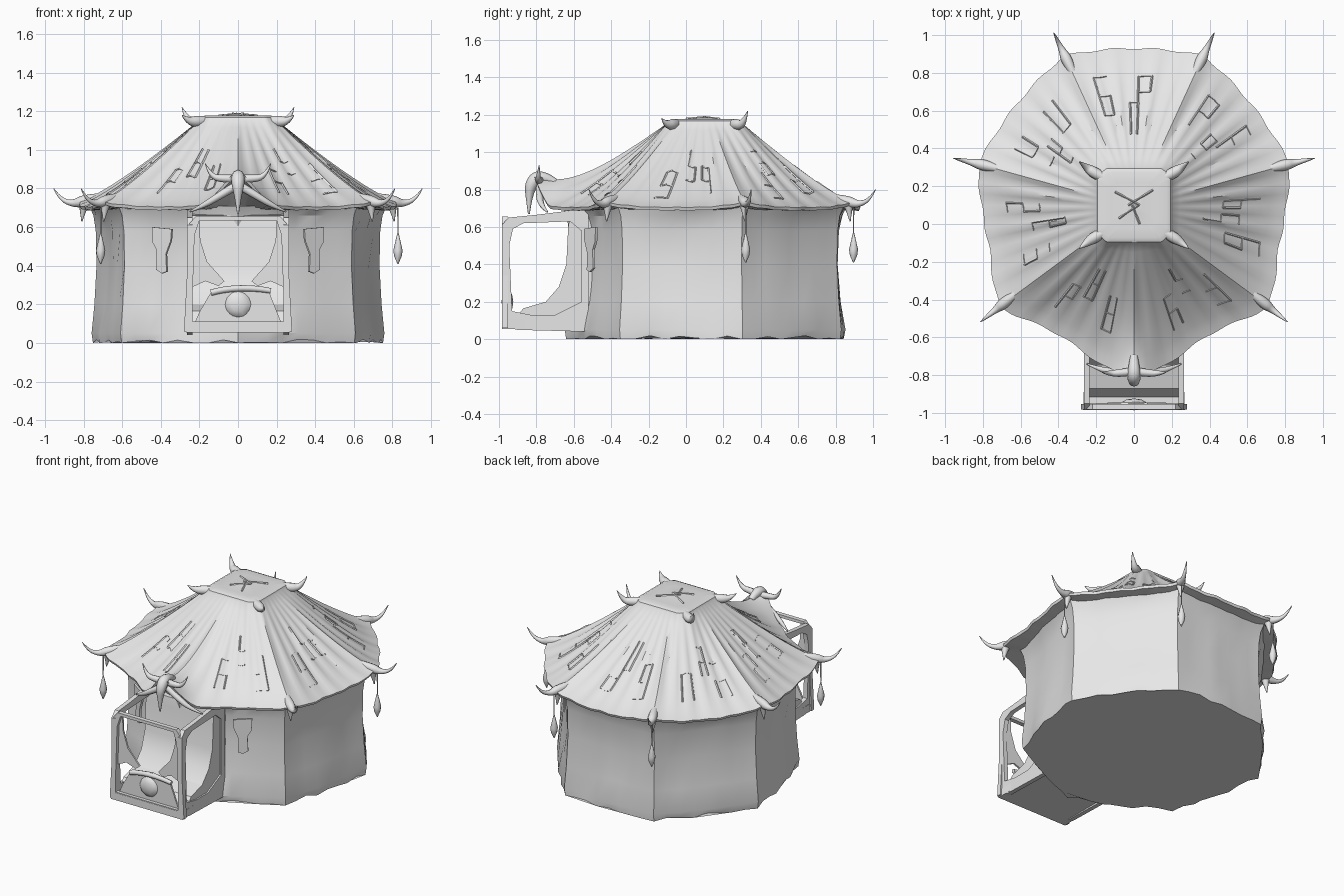
import bpy, bmesh, math, random
from mathutils import Vector, Matrix

random.seed(4)
cube = bpy.data.objects.get("Cube")
if cube:
    bpy.data.objects.remove(cube)

grey = bpy.data.materials.new("plain grey")
grey.use_nodes = True
grey.diffuse_color = (0.8, 0.8, 0.8, 1)
grey.node_tree.nodes["Principled BSDF"].inputs["Base Color"].default_value = (0.8, 0.8, 0.8, 1)

SIDES = 7
STEP = 2 * math.pi / SIDES
FRONT = -math.pi / 2
CORNERS = [FRONT + i * STEP for i in range(SIDES)]
CY = 0.13                                     # centre of the heptagon in y
XZ = Matrix(((1, 0, 0), (0, 0, -1), (0, 1, 0)))
YZ = Matrix(((0, 0, 1), (1, 0, 0), (0, 1, 0)))


def polar(a, r, z):
    return Vector((r * math.cos(a), CY + r * math.sin(a), z))


def add_object(name, mesh, angle=30):
    mesh.materials.clear()
    mesh.materials.append(grey)
    ob = bpy.data.objects.new(name, mesh)
    bpy.context.collection.objects.link(ob)
    bpy.ops.object.select_all(action='DESELECT')
    ob.select_set(True)
    bpy.context.view_layer.objects.active = ob
    bpy.ops.object.shade_smooth_by_angle(angle=math.radians(angle))
    return ob


def curve_mesh(curve):
    """Evaluate a curve to a mesh."""
    tmp = bpy.data.objects.new("tmp", curve)
    bpy.context.collection.objects.link(tmp)
    dg = bpy.context.evaluated_depsgraph_get()
    dg.update()
    mesh = bpy.data.meshes.new_from_object(tmp.evaluated_get(dg))
    bpy.data.objects.remove(tmp)
    return mesh


def tubes(name, paths, smooth=True, sides=2):
    """Tapered tubes; each path is a list of (point, radius)."""
    c = bpy.data.curves.new(name, 'CURVE')
    c.dimensions = '3D'
    c.bevel_depth = 1.0
    c.bevel_resolution = sides
    c.use_fill_caps = True
    c.resolution_u = 5
    for path in paths:
        sp = c.splines.new('NURBS' if smooth else 'POLY')
        sp.points.add(len(path) - 1)
        for p, (co, r) in zip(sp.points, path):
            p.co = (*co, 1)
            p.radius = r
        if smooth:
            sp.order_u = 3
            sp.use_endpoint_u = True
    return add_object(name, curve_mesh(c), 50)


def plate(name, outlines, thick, rot, loc):
    """Flat panel; outlines after the first become holes."""
    c = bpy.data.curves.new(name, 'CURVE')
    c.dimensions = '2D'
    c.fill_mode = 'BOTH'
    c.extrude = thick / 2
    for pts in outlines:
        sp = c.splines.new('POLY')
        sp.points.add(len(pts) - 1)
        for p, co in zip(sp.points, pts):
            p.co = (co[0], co[1], 0, 1)
        sp.use_cyclic_u = True
    mesh = curve_mesh(c)
    mesh.transform(Matrix.Translation(loc) @ rot.to_4x4())
    return add_object(name, mesh)


def loft(name, rings, angle=30):
    """Skin closed rings of equal length and cap both ends."""
    bm = bmesh.new()
    rows = [[bm.verts.new(p) for p in ring] for ring in rings]
    n = len(rows[0])
    for a, b in zip(rows, rows[1:]):
        for i in range(n):
            bm.faces.new((a[i], a[(i + 1) % n], b[(i + 1) % n], b[i]))
    bm.faces.new(rows[0])
    bm.faces.new(rows[-1])
    bmesh.ops.recalc_face_normals(bm, faces=bm.faces)
    mesh = bpy.data.meshes.new(name)
    bm.to_mesh(mesh)
    bm.free()
    return add_object(name, mesh, angle)


def corner_gap(a):
    """0 at a corner, 1 halfway between two corners."""
    t = ((a - FRONT) / STEP) % 1
    return 2 * min(t, 1 - t)


def front_gap(a):
    return abs((a - FRONT + math.pi) % (2 * math.pi) - math.pi)


def reach(a):
    """Extra eaves length at the two corners beside the porch."""
    return 0.06 * math.exp(-((front_gap(a) - STEP) / 0.24) ** 2)


# Seven-sided wall, waisted, rounder at foot and eaves, slightly uneven
DIV = 8
wall = []
for z, r, bulge in ((0.0, 0.765, 0.025), (0.05, 0.772, 0.025), (0.2, 0.757, 0.012), (0.4, 0.746, 0.004),
                    (0.58, 0.75, 0.006), (0.66, 0.762, 0.015), (0.71, 0.785, 0.025)):
    ring = []
    for i in range(SIDES):
        p, q = polar(CORNERS[i], r, z), polar(CORNERS[i] + STEP, r, z)
        for k in range(DIV):
            v = p.lerp(q, k / DIV)
            d = Vector((v.x, v.y - CY, 0)).normalized()
            push = 0.006 if k == 0 else random.uniform(-0.007, 0.007)
            push += bulge * math.sin(math.pi * k / DIV)
            lift = random.uniform(0, 0.02) if z == 0 and k % 3 else 0
            ring.append(v + d * push + Vector((0, 0, lift)))
    wall.append(ring)
loft("wall", wall, 25)


# Pleated roof from a square crown down to the eaves
def roof_point(a, s, lift=0.0):
    g, f = corner_gap(a), front_gap(a)
    square = min(0.2 / max(abs(math.cos(a)), abs(math.sin(a))), 0.25)
    edge = 0.8 + 0.045 * (1 - g) ** 2 + 0.1 * math.exp(-(f / 0.37) ** 2) + reach(a)
    edge += 0.005 * math.sin(23 * a)
    r = square + (edge - square) * s
    z = 0.705 + 0.45 * (1 - s) ** 1.25
    z += 0.03 * (1 - g) ** 3 * s                             # hips
    z += 0.15 * math.exp(-(f / 0.13) ** 2) * s ** 4          # front ridge
    z += 0.007 * math.cos(42 * (a - FRONT)) * math.sin(math.pi * min(s, 0.9))
    return polar(a, r, z + lift) - Vector((0, 0.03 * (1 - s), 0))


N = 168
angles = [2 * math.pi * i / N for i in range(N)]
roof = [[polar(a, 0.7, 0.69) for a in angles],
        [roof_point(a, 0.99, -0.018) for a in angles]]
roof += [[roof_point(a, 1 - k / 14) for a in angles] for k in range(15)]
for scale, z in ((0.97, 1.168), (0.86, 1.178), (0.6, 1.17), (0.2, 1.185)):
    ring = []
    for a in angles:
        p = roof_point(a, 0)
        ring.append(Vector((p.x * scale, 0.1 + (p.y - 0.1) * scale, z)))
    roof.append(ring)
loft("roof", roof, 35)

# Raised tile outlines scattered over the slopes
bars = []
for i in range(SIDES):
    for off, s0 in ((0.3, 0.5), (0.5, 0.28), (0.7, 0.45)):
        a0 = CORNERS[i] + (off + random.uniform(-0.05, 0.05)) * STEP
        w, h = random.uniform(0.07, 0.11), random.uniform(0.12, 0.17)
        for k in range(2):
            s = s0 + k * h
            corners = [(a0, s), (a0 + w, s), (a0 + w, s + h), (a0, s + h)]
            for j in range(4):
                if random.random() < 0.7:
                    (a, u), (b, v) = corners[j], corners[(j + 1) % 4]
                    bars.append([(roof_point(a + (b - a) * t, u + (v - u) * t), 0.006)
                                 for t in (0, 0.5, 1)])
tubes("tile_outlines", bars, smooth=False, sides=0)

# Slim upturned horns at the eaves corners, with small drips below
horns, drips = [], []
for a in CORNERS[1:]:
    e = reach(a)
    horns.append([(polar(a, r + e, z), w) for r, z, w in (
        (0.74, 0.755, 0.02), (0.82, 0.735, 0.034), (0.88, 0.72, 0.017),
        (0.945, 0.745, 0.009), (0.98, 0.8, 0.002))])
    drips.append([(polar(a, r + e, z), w) for r, z, w in (
        (0.82, 0.72, 0.028), (0.825, 0.67, 0.012), (0.83, 0.63, 0.003))])
tubes("eaves_horns", horns)
tubes("eaves_drips", drips)

# Hanging pendants on four of the corners
pendants = []
for i in (2, 3, 4, 6):
    a = CORNERS[i]
    prof = ((0.7, 0.004), (0.57, 0.003), (0.55, 0.008), (0.48, 0.024), (0.45, 0.02), (0.41, 0.003))
    pendants.append([(polar(a, 0.85 + reach(a), z), r) for z, r in prof])
tubes("pendants", pendants, smooth=False)

# Horns at the crown corners and crossed sticks on the crown
crown = []
for sx in (-1, 1):
    for y, dy, tip in ((0.27, 0.06, 1.22), (-0.07, -0.06, 1.18)):
        crown.append([((sx * 0.15, y - dy * 0.5, 1.15), 0.025), ((sx * 0.21, y, 1.145), 0.034),
                      ((sx * 0.26, y + dy * 0.6, 1.15), 0.018), ((sx * 0.29, y + dy, tip), 0.002)])
tubes("crown_horns", crown)
tubes("crown_sticks", [[((x, y, 1.178), 0.006), ((-x * 0.3, 0.1, 1.187), 0.006)]
                       for x, y in ((0.1, 0.18), (-0.1, 0.17), (0.03, 0.0), (-0.08, 0.03))], smooth=False, sides=0)

# Porch: side frames, front posts and lintel, floor
side_outer = [(-0.985, 0.07), (-0.985, 0.61), (-0.95, 0.65), (-0.8, 0.665), (-0.52, 0.7),
              (-0.52, 0.04), (-0.9, 0.05)]
side_hole = [(-0.93, 0.15), (-0.945, 0.5), (-0.925, 0.59), (-0.87, 0.62), (-0.62, 0.63),
             (-0.56, 0.58), (-0.56, 0.2), (-0.7, 0.13), (-0.83, 0.13)]
for side, sx in (("left", 1), ("right", -1)):
    plate(side + "_porch_side", [side_outer, side_hole], 0.03, YZ, (sx * 0.25, 0, 0))
front_outer = [(-0.28, 0.06), (-0.25, 0.62), (-0.22, 0.655), (0.22, 0.655), (0.25, 0.62), (0.28, 0.06)]
front_hole = [(-0.24, 0.11), (-0.225, 0.56), (-0.2, 0.635), (0.2, 0.635), (0.225, 0.56), (0.24, 0.11)]
plate("porch_front_frame", [front_outer, front_hole], 0.03, XZ, (0, -0.968, 0))
floor = [(-0.27, -0.985), (0.27, -0.985), (0.25, -0.5), (-0.25, -0.5)]
plate("porch_floor", [floor], 0.05, Matrix.Identity(3), (0, 0, 0.08))

# Doorway apron sweeping from the wall onto the porch floor
apron = [(-0.92, 0.1), (-0.87, 0.165), (-0.75, 0.2), (-0.68, 0.28), (-0.64, 0.4),
         (-0.63, 0.6), (-0.62, 0.66), (-0.5, 0.67), (-0.5, 0.1)]
plate("doorway_apron", [apron], 0.51, YZ, (0, 0, 0))

# Drapes tied back in the front opening, above a low front panel and a bundle
drape = [(0.23, 0.64), (0.2, 0.64), (0.195, 0.53), (0.16, 0.42), (0.07, 0.32),
         (0.1, 0.295), (0.17, 0.32), (0.235, 0.29)]
for side, sx in (("left", 1), ("right", -1)):
    plate(side + "_drape", [[(x * sx, z) for x, z in drape]], 0.012, XZ, (0, -0.955, 0))
low_panel = [(-0.23, 0.09), (-0.2, 0.16), (-0.13, 0.28), (0.02, 0.3), (0.16, 0.28), (0.17, 0.24), (0.23, 0.09)]
plate("low_front_panel", [low_panel], 0.012, XZ, (0, -0.955, 0))
tubes("front_ledge", [[((-0.14, -0.96, 0.26), 0.016), ((0.0, -0.96, 0.3), 0.018), ((0.17, -0.96, 0.27), 0.014)]])
bm = bmesh.new()
bmesh.ops.create_icosphere(bm, subdivisions=2, radius=0.07,
                           matrix=Matrix.Translation((0, -0.955, 0.2)) @ Matrix.Diagonal((1, 0.45, 1, 1)))
bundle = bpy.data.meshes.new("bundle")
bm.to_mesh(bundle)
bm.free()
add_object("bundle", bundle)

# Horned skull over the porch
skull = [[((0, -0.7, 0.84), 0.02), ((0, -0.78, 0.88), 0.035), ((0, -0.83, 0.83), 0.036),
          ((0, -0.84, 0.75), 0.016), ((0, -0.84, 0.67), 0.005)]]
for sx in (-1, 1):
    skull.append([((0, -0.78, 0.85), 0.022), ((sx * 0.07, -0.79, 0.85), 0.022),
                  ((sx * 0.14, -0.79, 0.86), 0.013), ((sx * 0.17, -0.785, 0.93), 0.002)])
    skull.append([((0, -0.78, 0.82), 0.022), ((sx * 0.1, -0.785, 0.76), 0.02),
                  ((sx * 0.18, -0.77, 0.71), 0.014), ((sx * 0.25, -0.74, 0.68), 0.004)])
tubes("skull_ornament", skull)

# Ragged banners on the walls beside the porch
banner = [(-0.06, 0.59), (0.06, 0.6), (0.055, 0.52), (0.03, 0.48), (0.035, 0.38),
          (0.0, 0.36), (-0.03, 0.37), (-0.025, 0.46), (-0.055, 0.53)]
for side, sx in (("left", 1), ("right", -1)):
    a = FRONT + sx * 0.55
    rot = Matrix.Rotation(a - FRONT, 3, 'Z') @ XZ
    plate(side + "_banner", [[(x * sx, z) for x, z in banner]], 0.014, rot, polar(a, 0.75, 0))
